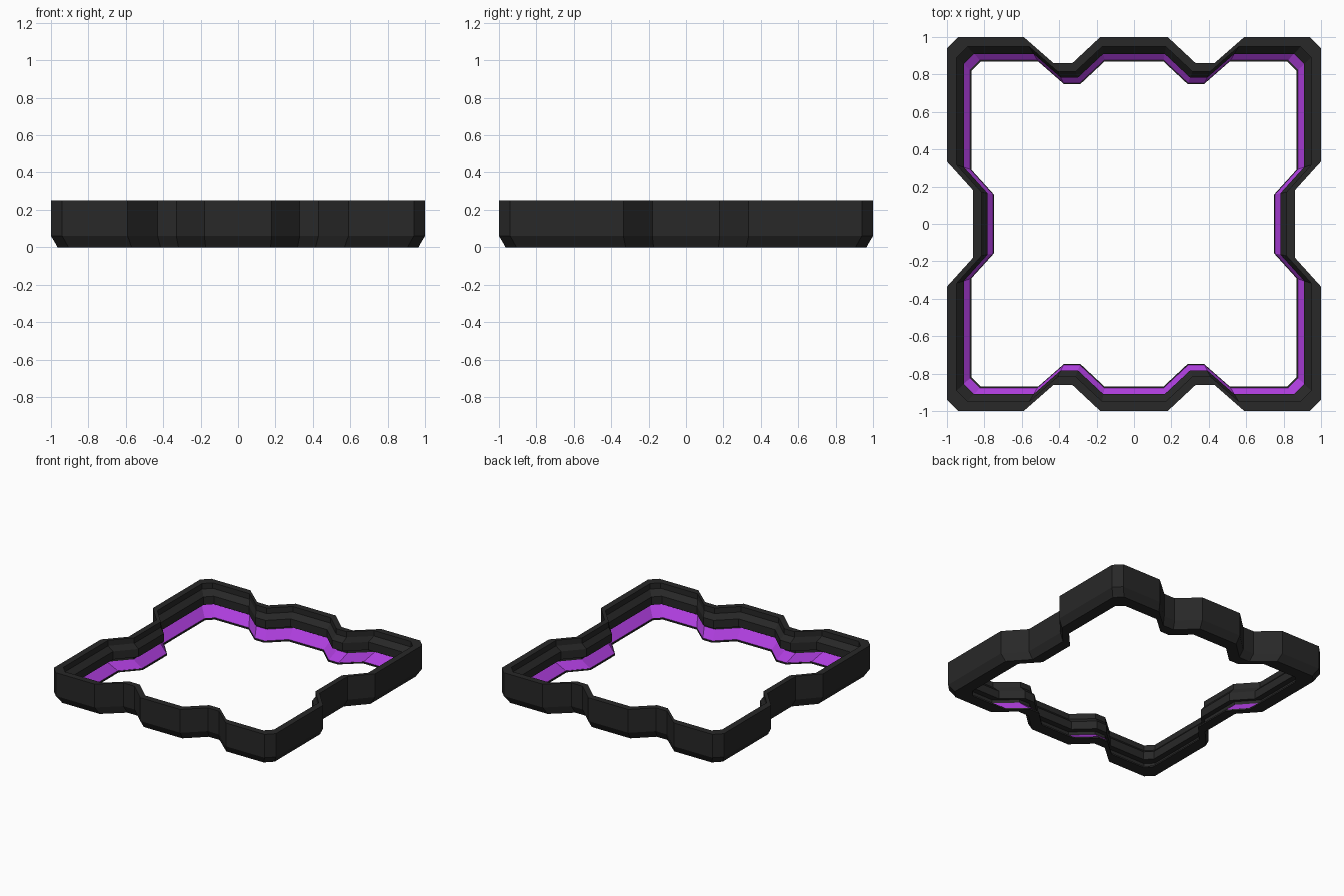
import bpy

if "Cube" in bpy.data.objects:
    bpy.data.objects.remove(bpy.data.objects["Cube"])


def material(name, rgb):
    m = bpy.data.materials.new(name)
    m.diffuse_color = (*rgb, 1)
    m.use_nodes = True
    m.node_tree.nodes["Principled BSDF"].inputs["Base Color"].default_value = m.diffuse_color
    return m


dark = material("charcoal", (0.021, 0.021, 0.021))
purple = material("purple", (0.42, 0.047, 0.72))

# Notched outline: one quadrant, mirrored into the other three (counter-clockwise)
quarter = [(0.86, 0.18), (1, 0.335), (1, 0.94), (0.94, 1), (0.59, 1),
           (0.43, 0.86), (0.33, 0.86), (0.18, 1)]
outline = (quarter
           + [(-x, y) for x, y in reversed(quarter)]
           + [(-x, -y) for x, y in quarter]
           + [(x, -y) for x, y in reversed(quarter)])


def ring_band(name, profile, mat):
    """Join scaled copies of the outline; profile is a list of (scale, height)."""
    n = len(outline)
    verts = [(x * s, y * s, z) for s, z in profile for x, y in outline]
    faces = [(r * n + i, r * n + (i + 1) % n,
              (r + 1) * n + (i + 1) % n, (r + 1) * n + i)
             for r in range(len(profile) - 1) for i in range(n)]
    mesh = bpy.data.meshes.new(name)
    mesh.from_pydata(verts, [], faces)
    mesh.materials.append(mat)
    obj = bpy.data.objects.new(name, mesh)
    bpy.context.collection.objects.link(obj)
    return obj


# Frame: inner lip, underside, bevelled outer wall, flat rim,
# stepped inner wall, then the overhang above the channel
ring_band("frame", [(0.877, 0.012), (0.87, 0.012), (0.87, 0.0), (0.965, 0.0),
                    (0.97, 0.01), (1.0, 0.06), (1.0, 0.25), (0.948, 0.25),
                    (0.948, 0.205), (0.91, 0.165), (0.91, 0.10),
                    (0.955, 0.10), (0.955, 0.074)], dark)

# Sloped coloured floor of the channel under the overhang
ring_band("light_strip", [(0.955, 0.074), (0.877, 0.012)], purple)
